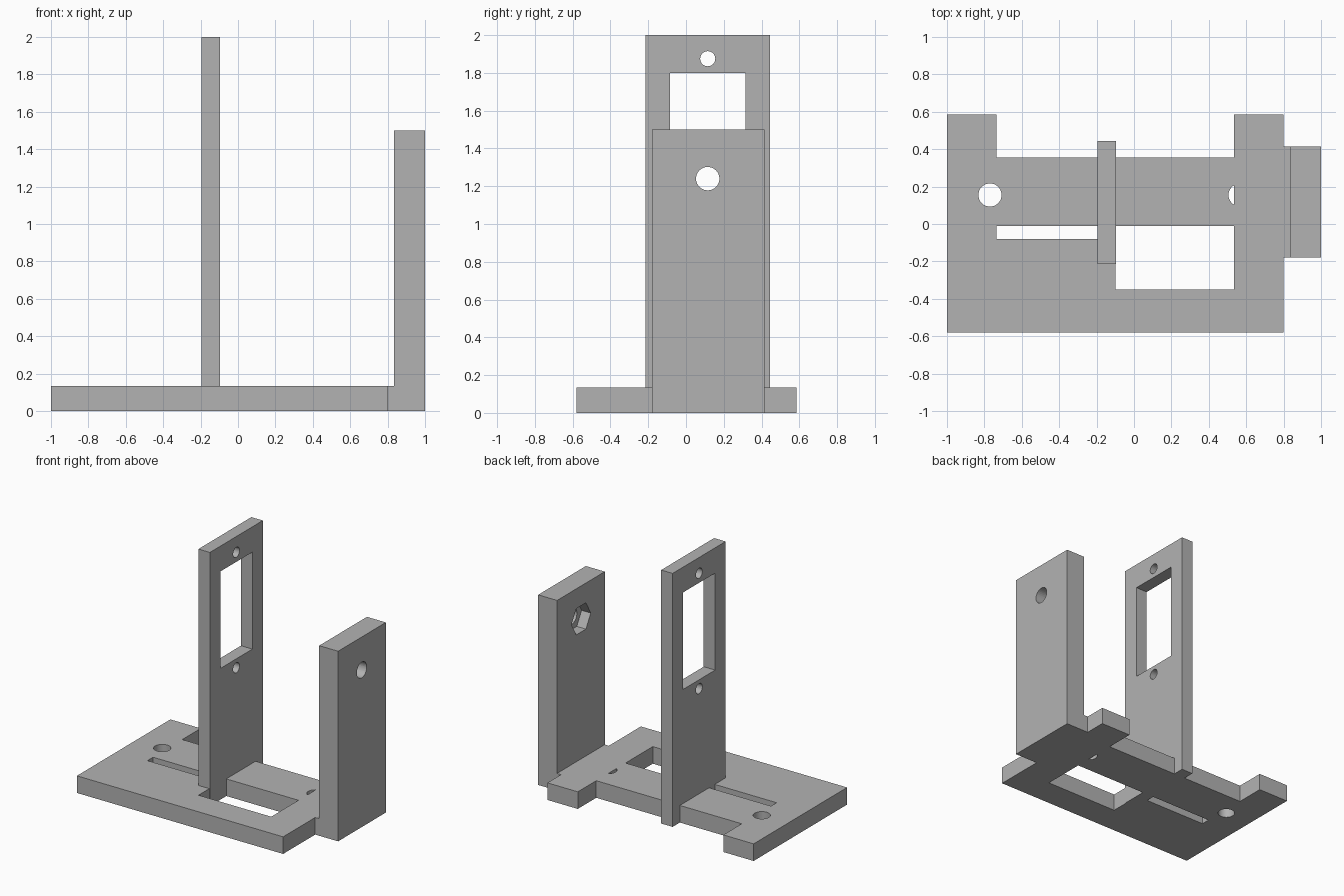
import bpy
import math

default = bpy.data.objects.get("Cube")
if default:
    bpy.data.objects.remove(default, do_unlink=True)

# Single plain grey plastic
grey = bpy.data.materials.new("plain grey")
grey.use_nodes = True
colour = (0.45, 0.45, 0.45, 1)
grey.diffuse_color = colour
grey.node_tree.nodes["Principled BSDF"].inputs["Base Color"].default_value = colour


def box(name, x, y, z):
    """Box from (min, max) ranges on each axis."""
    ranges = (x, y, z)
    bpy.ops.mesh.primitive_cube_add(size=1, location=[sum(r) / 2 for r in ranges])
    ob = bpy.context.object
    ob.name = name
    ob.scale = [r[1] - r[0] for r in ranges]
    bpy.ops.object.transform_apply(location=True, rotation=True, scale=True)
    ob.data.materials.append(grey)
    return ob


def rod(name, centre, radius, length, along_x=False, sides=32):
    """Prism along z, or along x with a corner pointing sideways."""
    turn = (math.pi / 2, 0, math.pi / 2) if along_x else (0, 0, 0)
    bpy.ops.mesh.primitive_cylinder_add(vertices=sides, radius=radius, depth=length,
                                        location=centre, rotation=turn)
    ob = bpy.context.object
    ob.name = name
    if along_x and sides == 6:
        ob.rotation_euler = (0, math.pi / 2, 0)
    bpy.ops.object.transform_apply(location=True, rotation=True, scale=True)
    ob.data.materials.append(grey)
    return ob


def combine(target, others, operation):
    """Apply booleans in turn and remove the helper solids."""
    bpy.ops.object.select_all(action="DESELECT")
    target.select_set(True)
    bpy.context.view_layer.objects.active = target
    for other in others:
        mod = target.modifiers.new("combine", "BOOLEAN")
        mod.operation, mod.solver, mod.object = operation, "EXACT", other
        bpy.ops.object.modifier_apply(modifier=mod.name)
        bpy.data.objects.remove(other, do_unlink=True)
    bpy.ops.object.shade_smooth_by_angle(angle=math.radians(30))


THICK = 0.135
THROUGH = (-0.1, 0.3)
MID_Y = 0.115

# Base plate with rear notch, slot, opening and screw holes
base = box("base_plate", (-1, 0.8), (-0.58, 0.585), (0, THICK))
half_hole = rod("half_hole", (0.565, 0.155, 0.1), 0.06, 0.5)
combine(half_hole, [box("trim", (0.535, 0.8), (0, 0.4), (-0.5, 0.5))], "DIFFERENCE")
combine(base, [
    box("rear_notch", (-0.735, 0.535), (0.355, 0.8), THROUGH),
    box("slot", (-0.735, -0.19), (-0.08, -0.01), THROUGH),
    box("opening", (-0.1, 0.535), (-0.35, -0.01), THROUGH),
    rod("screw_hole", (-0.77, 0.155, 0.1), 0.062, 0.5),
    half_hole,
], "DIFFERENCE")

# Tall mounting plate with rectangular window and two screw holes
plate = box("mounting_plate", (-0.195, -0.095), (-0.215, 0.445), (0, 2))
cuts = [box("window", (-0.4, 0.1), (-0.085, 0.315), (1.035, 1.8))]
cuts += [rod("plate_hole", (-0.145, MID_Y, z), 0.04, 0.5, True) for z in (0.965, 1.875)]
combine(plate, cuts, "DIFFERENCE")

# Bearing post with its foot, bolt hole and hexagonal nut recess
post = box("bearing_post", (0.835, 1), (-0.18, 0.415), (0, 1.5))
combine(post, [box("foot", (0.795, 0.9), (-0.18, 0.415), (0, THICK))], "UNION")
combine(post, [
    rod("bolt_hole", (0.9, MID_Y, 1.24), 0.062, 0.5, True),
    rod("nut_recess", (0.815, MID_Y, 1.24), 0.12, 0.2, True, sides=6),
], "DIFFERENCE")
